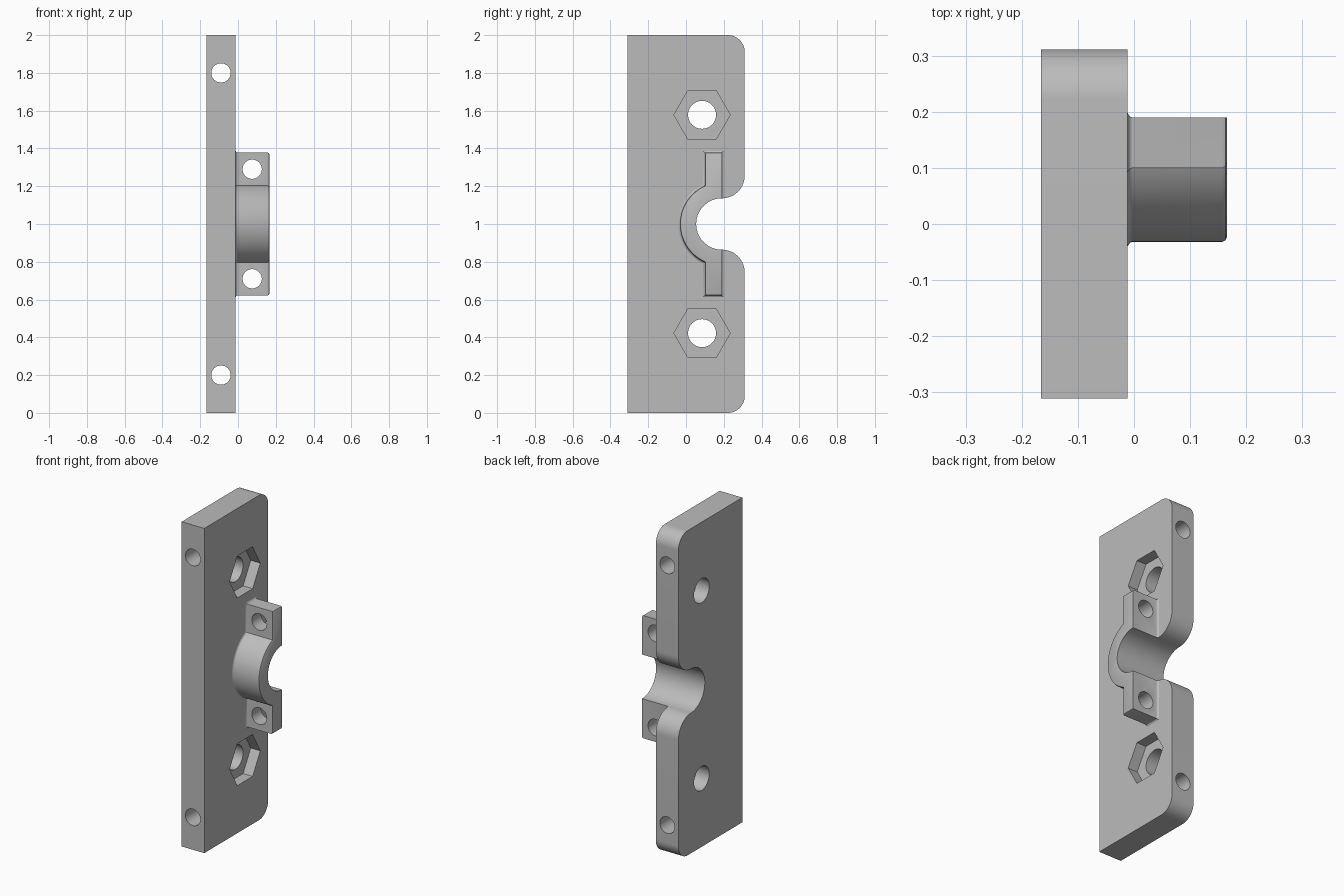
import bpy, bmesh
from math import sin, cos, pi, radians, acos
from mathutils import Matrix

if "Cube" in bpy.data.objects:
    bpy.data.objects.remove(bpy.data.objects["Cube"])

MID = 1.0                      # height of the mirror line
BORE_Y, BORE_R, RING_R = 0.19, 0.136, 0.222
X_BACK, X_FACE, X_TIP = -0.166, -0.012, 0.166

grey = bpy.data.materials.new("plain grey")
grey.use_nodes = True
grey.diffuse_color = (0.5, 0.5, 0.5, 1)
grey.node_tree.nodes["Principled BSDF"].inputs["Base Color"].default_value = (0.5, 0.5, 0.5, 1)


def arc(cy, cz, r, a0, a1, n=16):
    """Points on an arc in the y-z plane, angles in degrees."""
    angles = [radians(a0 + (a1 - a0) * i / n) for i in range(n + 1)]
    return [(cy + r * cos(a), cz + r * sin(a)) for a in angles]


def mirrored(half):
    """Close a half outline across the mirror line; the ends lie on it."""
    low = [(y, -z) for y, z in reversed(half) if abs(z) > 1e-5]
    return [(y, z + MID) for y, z in half + low]


def loft(name, sections):
    """Skin a stack of (x, outline) sections with equal point counts."""
    bm = bmesh.new()
    rings = [[bm.verts.new((x, y, z)) for y, z in outline] for x, outline in sections]
    for a, b in zip(rings, rings[1:]):
        for i in range(len(a)):
            j = (i + 1) % len(a)
            bm.faces.new((a[i], a[j], b[j], b[i]))
    bm.faces.new(rings[0])
    bm.faces.new(rings[-1])
    bmesh.ops.recalc_face_normals(bm, faces=bm.faces)
    return add_object(name, bm)


def add_object(name, bm):
    mesh = bpy.data.meshes.new(name)
    bm.to_mesh(mesh)
    bm.free()
    mesh.materials.append(grey)
    obj = bpy.data.objects.new(name, mesh)
    bpy.context.collection.objects.link(obj)
    return obj


def drill(target, centre, radius, length, axis, sides=48):
    """Cut a round or many-sided hole along the x or y axis."""
    turn = Matrix.Rotation(pi / 2, 4, "Y" if axis == "x" else "X")
    # A cone primitive starts with a corner on local y, which stays y along x
    bm = bmesh.new()
    bmesh.ops.create_cone(bm, cap_ends=True, segments=sides, radius1=radius,
                          radius2=radius, depth=length,
                          matrix=Matrix.Translation(centre) @ turn)
    cutter = add_object("hole_cutter", bm)
    cutter.hide_render = True
    mod = target.modifiers.new("hole", "BOOLEAN")
    mod.operation, mod.solver, mod.object = "DIFFERENCE", "EXACT", cutter
    select(target)
    bpy.ops.object.modifier_apply(modifier=mod.name)
    bpy.data.objects.remove(cutter)


def select(obj):
    bpy.ops.object.select_all(action="DESELECT")
    obj.select_set(True)
    bpy.context.view_layer.objects.active = obj


def clamp_outline(o):
    """Half-ring with two ears; o grows (or slightly shrinks) the outside."""
    grow = max(o, 0)
    r, ear_y, top = RING_R + o, 0.1 - o, 0.378 + o
    meet = 180 - math_degrees(acos((BORE_Y - ear_y) / r))
    half = arc(BORE_Y, 0, r, 180, meet, 24)
    half += [(ear_y, top), (BORE_Y + grow, top), (BORE_Y + grow, BORE_R)]
    half += arc(BORE_Y, 0, BORE_R, 90, 180, 24)
    upper = [(y, z + MID) for y, z in half]
    lower = [(y, MID - z) for y, z in reversed(half[1:-1])]
    return upper, lower


def math_degrees(a):
    return a * 180 / pi


def clamp_section(o):
    upper, lower = clamp_outline(o)
    # Outer arc to bore on top, then bore back to outer arc underneath
    return upper + lower


# Mounting plate: rounded far corners and a rounded notch
half = arc(BORE_Y, 0, BORE_R, 180, 90, 24)
half += arc(BORE_Y, BORE_R + 0.121, 0.121, -90, 0)[1:]
half += arc(0.221, 0.91, 0.09, 0, 90)
half += [(-0.311, 1.0)]
outline = mirrored(half)
plate = loft("mounting_plate", [(X_BACK, outline), (X_FACE, outline)])

# Clamp saddle: small flare where it meets the plate, softened tip
steps = [(X_FACE, 0.009), (X_FACE + 0.0026, 0.0045), (X_FACE + 0.005, 0.0015),
         (X_FACE + 0.009, 0), (X_TIP - 0.009, 0), (X_TIP - 0.003, -0.003),
         (X_TIP, -0.009)]
saddle = loft("clamp_saddle", [(x, clamp_section(o)) for x, o in steps])

# Holes, mirrored above and below the middle
for side in (1, -1):
    drill(plate, (-0.09, 0, MID + side * 0.8), 0.051, 1, "y")
    drill(plate, (-0.09, 0.085, MID + side * 0.578), 0.074, 1, "x")
    drill(plate, (X_FACE, 0.085, MID + side * 0.578), 0.149, 0.13, "x", 6)
    drill(saddle, (0.075, 0.15, MID + side * 0.29), 0.051, 0.4, "y")

for obj in (plate, saddle):
    select(obj)
    bpy.ops.object.shade_smooth_by_angle(angle=radians(32))
